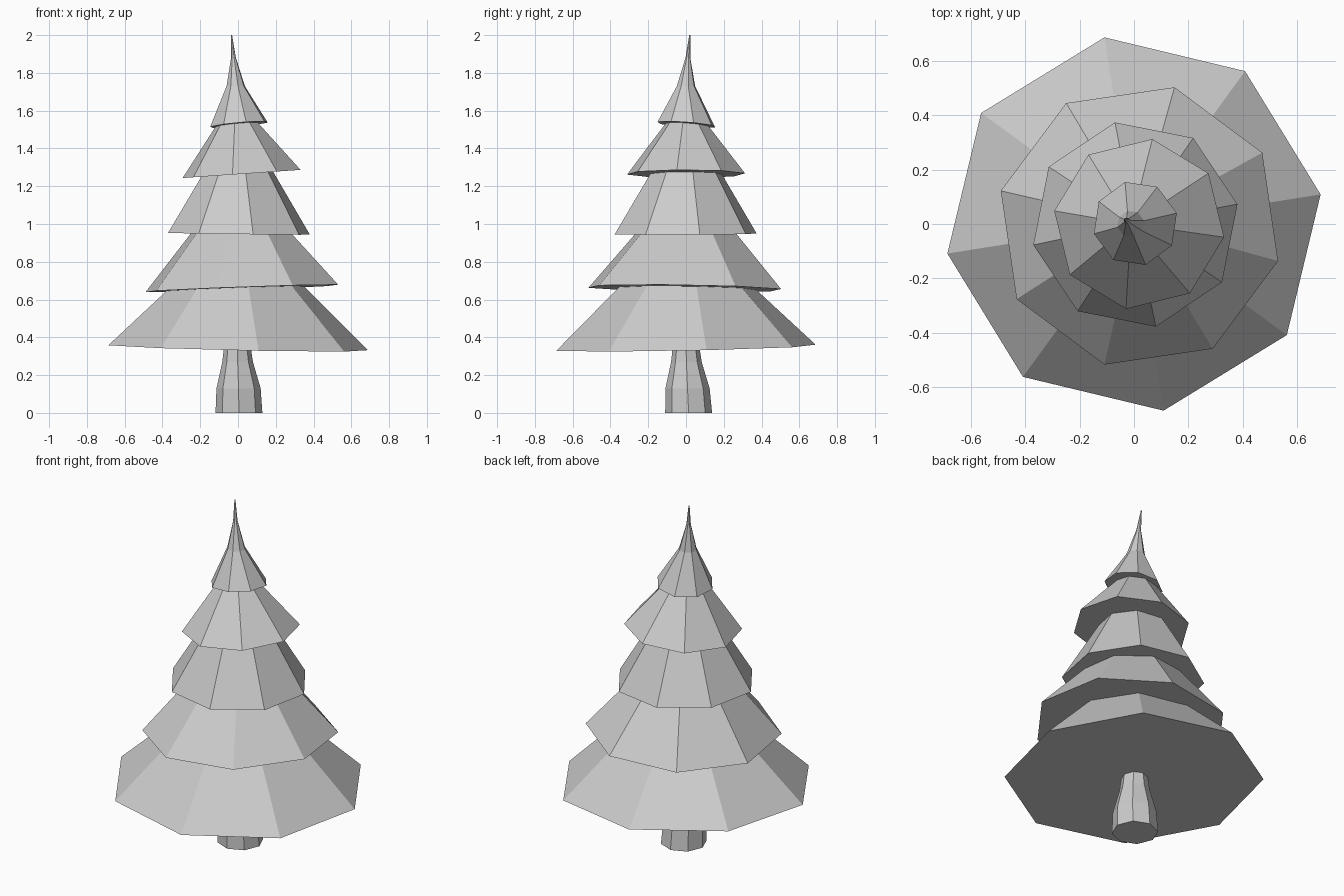
import bpy, bmesh
from math import sin, cos, radians

if "Cube" in bpy.data.objects:
    bpy.data.objects.remove(bpy.data.objects["Cube"])

SIDES = 8


def loft(name, rings, offset):
    """Flat-faced octagonal loft. Ring: (cx, cy, z, radius, slope_x, slope_y)."""
    bm = bmesh.new()
    loops = []
    for cx, cy, z, r, sx, sy in rings:
        loop = []
        for i in range(SIDES):
            a = radians(offset + 360 / SIDES * i)
            dx, dy = r * cos(a), r * sin(a)
            loop.append(bm.verts.new((cx + dx, cy + dy, z + sx * dx + sy * dy)))
        loops.append(loop)
    for lo, hi in zip(loops, loops[1:]):
        for i in range(SIDES):
            j = (i + 1) % SIDES
            bm.faces.new((lo[i], lo[j], hi[j], hi[i]))
    bm.faces.new(loops[0][::-1])
    bm.faces.new(loops[-1])
    mesh = bpy.data.meshes.new(name)
    bm.to_mesh(mesh)
    bm.free()
    obj = bpy.data.objects.new(name, mesh)
    bpy.context.collection.objects.link(obj)
    return obj


# Trunk, slightly flared at the foot
loft("trunk", [
    (0.005, 0.014, 0.00, 0.124, 0, 0),
    (0.003, 0.008, 0.13, 0.117, 0, 0),
    (-0.002, 0.002, 0.27, 0.081, 0, 0),
    (-0.004, 0.0, 0.37, 0.068, 0, 0),
], 0)

# Four skirts of branches, each with a tilted rim: (rotation, rim ring, top ring)
skirts = [
    (9.0, (0, 0, 0.345, 0.695, -0.022, 0.020), (0, 0, 0.69, 0.335, 0, 0)),
    (-14.2, (0.02, -0.007, 0.659, 0.526, 0.036, -0.015), (0.015, 0, 0.97, 0.257, 0, 0)),
    (11.3, (0.005, -0.002, 0.948, 0.383, -0.013, 0.004), (0.004, 0, 1.29, 0.178, 0, 0)),
    (-8.8, (0.019, 0, 1.265, 0.316, 0.069, 0), (-0.002, 0, 1.55, 0.096, 0, 0)),
]
for n, (rot, rim, top) in enumerate(skirts, 1):
    loft(f"branch_skirt_{n}", [rim, top], rot)

# Slender bent tip
loft("tree_tip", [
    (0.005, 0.002, 1.526, 0.157, 0.09, -0.075),
    (-0.012, 0.0, 1.73, 0.050, 0, 0),
    (-0.024, 0.010, 1.88, 0.013, 0, 0),
    (-0.034, 0.020, 2.00, 0.003, 0, 0),
], 14)
